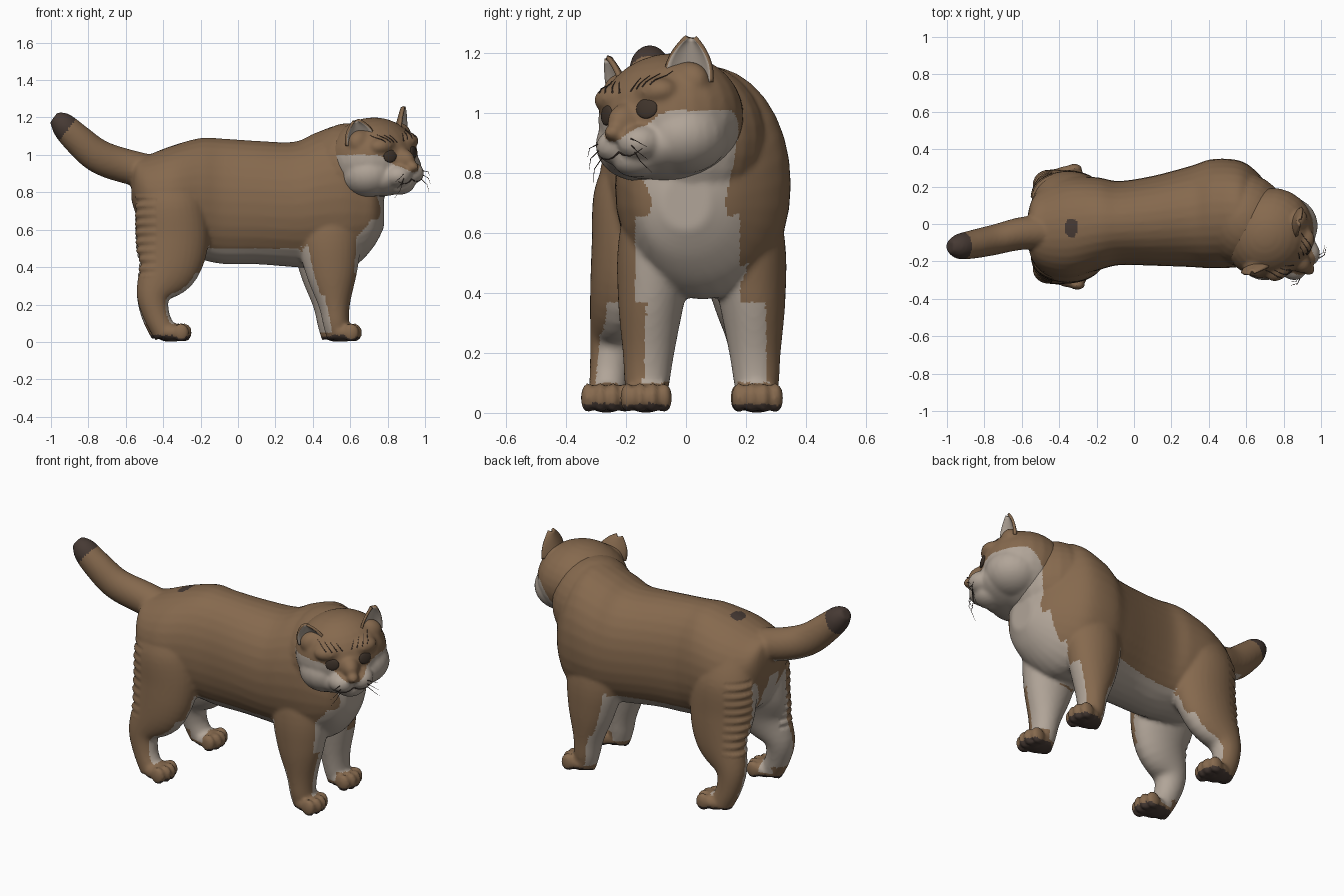
import bpy, bmesh, math
from mathutils import Vector, Matrix

if "Cube" in bpy.data.objects:
    bpy.data.objects.remove(bpy.data.objects["Cube"])

def mat(name, c):
    m = bpy.data.materials.new(name)
    m.diffuse_color = (*c, 1)
    m.use_nodes = True
    m.node_tree.nodes["Principled BSDF"].inputs["Base Color"].default_value = m.diffuse_color
    return m

BROWN = mat("brown fur", (0.238, 0.142, 0.076))
PALE = mat("pale fur", (0.44, 0.375, 0.315))
DARK = mat("dark fur", (0.062, 0.042, 0.034))
EYE = mat("eye dark", (0.05, 0.034, 0.024))

def make(name, bm, mats):
    me = bpy.data.meshes.new(name)
    bmesh.ops.recalc_face_normals(bm, faces=bm.faces)
    bm.to_mesh(me)
    bm.free()
    for m in mats:
        me.materials.append(m)
    for p in me.polygons:
        p.use_smooth = True
    ob = bpy.data.objects.new(name, me)
    bpy.context.collection.objects.link(ob)
    return ob

def catmull(rows, steps=5):
    pts = [Vector(r) for r in rows]
    out = []
    for i in range(len(pts) - 1):
        p0, p1, p2, p3 = pts[max(i - 1, 0)], pts[i], pts[i + 1], pts[min(i + 2, len(pts) - 1)]
        for k in range(steps):
            t = k / steps
            out.append(0.5 * (2 * p1 + (p2 - p0) * t + (2 * p0 - 5 * p1 + 4 * p2 - p3) * t * t
                              + (3 * p1 - p0 - 3 * p2 + p3) * t ** 3))
    return out + [pts[-1]]

def loft(bm, rows, tangent=None, n=32, power=1.0):
    """Rows are x, y, z, side radius, depth radius."""
    S = catmull(rows)
    P = [Vector(s[:3]) for s in S]
    rings = []
    for i, s in enumerate(S):
        t = tangent or (P[min(i + 1, len(P) - 1)] - P[max(i - 1, 0)]).normalized()
        A = Vector((0, 1, 0))
        B = t.cross(A).normalized()
        ring = []
        for k in range(n):
            a = 2 * math.pi * k / n
            c, d = math.cos(a), math.sin(a)
            c, d = math.copysign(abs(c) ** power, c), math.copysign(abs(d) ** power, d)
            ring.append(bm.verts.new(P[i] + A * c * s[3] + B * d * s[4]))
        rings.append(ring)
    for r, q in zip(rings, rings[1:]):
        for k in range(n):
            bm.faces.new((r[k], r[(k + 1) % n], q[(k + 1) % n], q[k]))
    bm.faces.new(rings[0][::-1])
    bm.faces.new(rings[-1])

def ball(bm, c, r):
    M = Matrix.Translation(c) @ Matrix.Diagonal((*r, 1))
    bmesh.ops.create_uvsphere(bm, u_segments=24, v_segments=16, radius=1, matrix=M)

def fuse(ob, voxel, rounds):
    bpy.context.view_layer.objects.active = ob
    m = ob.modifiers.new("fuse", 'REMESH')
    m.mode, m.voxel_size, m.use_smooth_shade = 'VOXEL', voxel, True
    s = ob.modifiers.new("soften", 'SMOOTH')
    s.factor, s.iterations = 0.5, rounds
    for name in ("fuse", "soften"):
        bpy.ops.object.modifier_apply(modifier=name)

def paint(ob, rule):
    for p in ob.data.polygons:
        p.use_smooth = True
        p.material_index = rule(p.center, p.normal)

# torso and neck
bm = bmesh.new()
torso = [(-.57, -.03, .84, .07, .08), (-.545, -.03, .83, .16, .15), (-.48, -.03, .775, .23, .225),
         (-.35, -.02, .76, .27, .29), (-.2, 0, .765, .25, .325), (-.08, .005, .752, .225, .335),
         (.1, .017, .745, .24, .33), (.3, .04, .735, .27, .335), (.42, .055, .755, .292, .365),
         (.56, .055, .77, .285, .39), (.65, .04, .755, .245, .33), (.73, .01, .73, .175, .215),
         (.78, 0, .7, .08, .09)]
loft(bm, torso, Vector((1, 0, 0)), power=.95)
ball(bm, (.59, .02, .91), (.23, .25, .26))

# legs with paws, one pass per side
def paw(x, y):
    ball(bm, (x - .01, y, .05), (.08, .075, .05))
    for k in range(4):
        o = (k - 1.5) * .041
        ball(bm, (x + .06 - abs(k - 1.5) * .016, y + o, .05), (.042, .025, .05))

for s, dx in ((-1, 0), (1, -.03)):
    yc = -.13 if s < 0 else .235
    loft(bm, [(.5 + dx, yc - s * .06, .85, .1, .13), (.49 + dx, yc - s * .04, .58, .135, .17),
              (.5 + dx, yc - s * .015, .38, .112, .14), (.515 + dx, yc - s * .005, .2, .086, .085),
              (.525 + dx, yc, .1, .075, .07), (.545 + dx, yc, .03, .06, .07)])
    paw(.57 + dx, yc + s * .003)
    h = -.015
    loft(bm, [(-.36, h + s * .12, .9, .1, .14), (-.36, h + s * .15, .75, .14, .185),
              (-.35, h + s * .165, .56, .135, .195), (-.375, h + s * .2, .4, .105, .168),
              (-.45, h + s * .225, .26, .08, .095), (-.435 + dx / 3, h + s * .24, .14, .066, .07),
              (-.385 + dx / 2, h + s * .25, .04, .062, .065)])
    paw(-.34 + dx / 2, h + s * .25)

# tail
loft(bm, [(-.42, -.04, .9, .09, .09), (-.6, -.05, .94, .088, .092), (-.75, -.085, .995, .082, .09),
          (-.87, -.11, 1.095, .076, .08), (-.94, -.12, 1.165, .066, .066), (-.985, -.12, 1.2, .035, .035)])
body = make("body", bm, (BROWN, PALE, DARK))
fuse(body, .011, 4)

def body_rule(c, n):
    x, y, z = c
    if (z < .035 and n.z < -.35) or (x < -.8 and -.8 * x + .6 * z > 1.41):
        return 2
    if z > 1 and ((x + .335) / .036) ** 2 + ((y + .02) / .052) ** 2 < 1:
        return 2
    if x < -.57 and z > .8:
        return int(n.z < -.7 and n.y > 0 and x > -.78)
    if z < .1:      # toes and heels
        if x > .53 or -.35 < x < 0 or x < -.43 or z < .05:
            return 0
    if x < -.15:    # inner hind legs
        out = n.y * (1 if y > -.015 else -1)
        inner = z < .76 and out < .1 and abs(y + .015) < .28 - .2 * min(z, .6)
        return int(inner or (z < .37 and n.x > .2 and out < .65) or (z < .52 and n.z < -.6))
    if x < .33:     # belly
        return int(z < .5)
    if z < .37:     # inner front legs
        out = n.y * (1 if y > .05 else -1)
        return int(out < (.45 if y > .05 else .15) or n.x < (-.6 if z > .25 else -.45))
    if z < .52 and (n.z < -.5 or n.x < -.6):
        return 1
    if z < .66:     # chest
        lo, hi = -.17, .18
    else:
        t = abs(z - .7) / .1
        lo, hi = -.11 - .04 * t, .13 + .02 * t
    return int(x > .5 and z < 1 and n.x > .2 and lo < y < hi)
paint(body, body_rule)

# ragged fur on the back of the thighs
for v in body.data.vertices:
    if v.co.x < -.44 and .35 < v.co.z < .78 and abs(v.co.y + .015) > .16:
        v.co.x += .006 * math.sin(v.co.z * 130 + 9 * v.co.y)

# head, built facing +x and then turned
HEAD = (Matrix.Translation((.72, -.05, .985)) @ Matrix.Rotation(math.radians(-43), 4, 'Z')
        @ Matrix.Rotation(math.radians(7), 4, 'X'))
bm = bmesh.new()
ball(bm, (0, 0, 0), (.235, .252, .215))
ball(bm, (.19, 0, -.015), (.105, .06, .07))
ball(bm, (.285, 0, -.05), (.036, .034, .028))
ball(bm, (.18, 0, -.14), (.085, .085, .06))
ball(bm, (.08, 0, -.1), (.17, .2, .105))
for s in (-1, 1):
    ball(bm, (.05, s * .1, -.075), (.155, .15, .125))
    ball(bm, (.21, s * .05, -.09), (.085, .075, .062))
    ball(bm, (.16, s * .09, .075), (.065, .085, .05))
    ball(bm, (.06, s * .15, .1), (.06, .08, .07))
head = make("head", bm, (BROWN, PALE))
fuse(head, .008, 16)

def head_rule(c, n):
    u, v, w = c
    k = min(abs(v) / .17, 1)
    edge = -.08 + .1 * k * k * (3 - 2 * k) - .1 * v
    back = -.06 - .1 * max(0, -w / .2) + 8 * max(0, w - edge + .06) ** 2
    return int(w < edge and u > back)
paint(head, head_rule)
head.matrix_world = HEAD
bpy.context.view_layer.update()

def on_face(v, w, lift=.002):
    hit, loc, nor, _ = head.ray_cast(Vector((1, v, w)), Vector((-1, 0, 0)))
    return (loc + nor * lift, nor) if hit else (Vector((.2, v, w)), Vector((1, 0, 0)))

def strokes(name, lines, r, m):
    cu = bpy.data.curves.new(name, 'CURVE')
    cu.dimensions, cu.bevel_depth, cu.bevel_resolution = '3D', r, 1
    for line in lines:
        sp = cu.splines.new('POLY')
        sp.points.add(len(line) - 1)
        for i, p in enumerate(line):
            sp.points[i].co = (*p, 1)
            sp.points[i].radius = 1 - .7 * i / (len(line) - 1)
    cu.materials.append(m)
    ob = bpy.data.objects.new(name, cu)
    bpy.context.collection.objects.link(ob)
    ob.matrix_world = HEAD

brow, whisk, mouth = [], [], []
for s, side in ((-1, "right"), (1, "left")):
    # eyes
    p, nrm = on_face(s * .092, .02, 0)
    bm = bmesh.new()
    ball(bm, (0, 0, 0), (.038, .034, .01))
    eye = make(side + "_eye", bm, (EYE,))
    eye.matrix_world = HEAD @ Matrix.Translation(p) @ nrm.to_track_quat('Z', 'Y').to_matrix().to_4x4()
    # cupped ears opening outward, pale inside
    bm = bmesh.new()
    N, tall = 12, .14 if s > 0 else .115
    grid = []
    for j in range(N + 1):
        t = j / N
        half = .066 * (1 - t ** 2.4) + .01
        grid.append([bm.verts.new((-.045 * (1 - a * a) * (1 - .7 * t) + .015 * t, a * half, tall * t))
                     for a in [k / 6 - 1 for k in range(13)]])
    for j in range(N):
        for k in range(12):
            bm.faces.new((grid[j][k], grid[j][k + 1], grid[j + 1][k + 1], grid[j + 1][k]))
    ear = make(side + "_ear", bm, (PALE, BROWN))
    if ear.data.polygons[70].normal.x < 0:
        ear.data.flip_normals()
    so = ear.modifiers.new("thickness", 'SOLIDIFY')
    so.thickness, so.offset, so.material_offset, so.material_offset_rim = .014, -1, 1, 1
    ear.matrix_world = (HEAD @ Matrix.Translation((.085, s * .17, .105))
                        @ Matrix.Rotation(s * math.radians(32), 4, 'Z')
                        @ Matrix.Rotation(-s * math.radians(10), 4, 'X'))
    # forehead marks, mouth and whiskers
    for k in range(4):
        a = s * (.025 + .03 * k)
        brow.append([on_face(a + s * .008 * i, .085 + .014 * i + .004 * k)[0] for i in range(4)])
    mouth.append([on_face(s * .025 * i, -.115 - .018 * math.sin(i * .8))[0] for i in range(5)])
    for k in range(3):
        b = on_face(s * .075, -.08 - .022 * k)[0]
        whisk.append([b, b + Vector((.01, s * .03, -.01 - .012 * k)), b + Vector((-.01, s * .06, -.035 - .02 * k))])
strokes("forehead_marks", brow, .003, DARK)
strokes("mouth_line", mouth, .003, DARK)
strokes("whiskers", whisk, .002, DARK)
